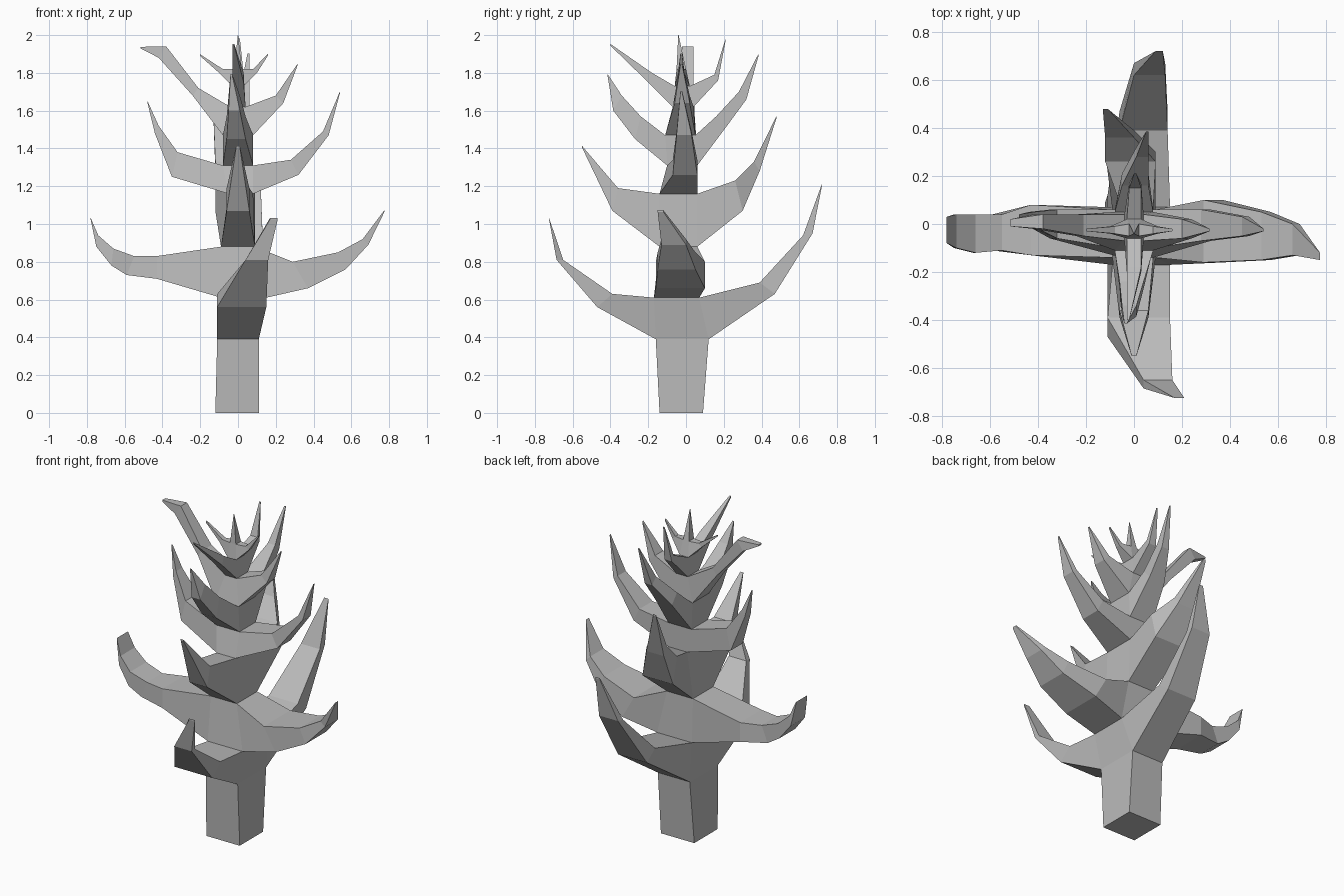
import bpy, bmesh

cube = bpy.data.objects.get("Cube")
if cube:
    bpy.data.objects.remove(cube, do_unlink=True)

grey = bpy.data.materials.new("plain_grey")
grey.use_nodes = True
grey.diffuse_color = (0.5, 0.5, 0.5, 1)
shader = next(n for n in grey.node_tree.nodes if n.type == 'BSDF_PRINCIPLED')
shader.inputs["Base Color"].default_value = grey.diffuse_color

X, Y = "x", "y"


def finish(name, bm, open_faces):
    """Weld, face outwards, open the hidden joints and make the object."""
    bmesh.ops.recalc_face_normals(bm, faces=bm.faces)
    bmesh.ops.delete(bm, geom=open_faces, context='FACES_ONLY')
    bmesh.ops.remove_doubles(bm, verts=bm.verts, dist=0.0005)
    mesh = bpy.data.meshes.new(name)
    bm.to_mesh(mesh)
    bm.free()
    mesh.materials.append(grey)
    bpy.context.collection.objects.link(bpy.data.objects.new(name, mesh))


def rect(bm, ring):
    """Horizontal trunk ring, counter-clockwise from the front right corner."""
    x0, x1, y0, y1, z = ring
    return [bm.verts.new((x, y, z)) for x, y in ((x0, y0), (x1, y0), (x1, y1), (x0, y1))]


def skin(bm, a, b):
    """Join two four-cornered rings with flat sides."""
    for i in range(4):
        j = (i + 1) % 4
        bm.faces.new((a[i], a[j], b[j], b[i]))


def section(bm, axis, under, over, lo, hi):
    """Branch ring from its under and upper points and its sideways extent."""
    corners = [(under, lo), (under, hi), (over, hi), (over, lo)]
    return [bm.verts.new((a, s, z) if axis == X else (s, a, z)) for (a, z), s in corners]


def branch(bm, axis, root, rows, tip):
    """Loft a curved, tapering branch from the trunk side to a thin tip."""
    ring = root
    for ua, uz, oa, oz, lo, hi in rows:
        nxt = section(bm, axis, (ua, uz), (oa, oz), lo, hi)
        skin(bm, ring, nxt)
        ring = nxt
    a, z, lo, hi = tip
    end = section(bm, axis, (a, z - 0.006), (a, z + 0.003), lo, hi)
    skin(bm, ring, end)
    bm.faces.new(end)


def tier(name, axis, low, high, minus, plus):
    """A trunk block with a branch growing from two opposite sides."""
    bm = bmesh.new()
    a, b = rect(bm, low), rect(bm, high)
    joints = [bm.faces.new(a), bm.faces.new(b)]
    # corner pairs ordered by rising sideways coordinate
    sides = {X: [(0, 3), (1, 2)], Y: [(0, 1), (3, 2)]}
    for i, j in sides[Y if axis == X else X]:
        bm.faces.new((a[i], a[j], b[j], b[i]))
    for (i, j), (rows, tip) in zip(sides[axis], (minus, plus)):
        branch(bm, axis, [a[i], a[j], b[j], b[i]], rows, tip)
    finish(name, bm, joints)


# Trunk rings where the blocks meet: x range, y range, height
base = (-.12, .11, -.14, .09, 0)
neck = (-.11, .11, -.16, .12, .39)
ring_a = (-.09, .15, -.17, .07, .61)
ring_b = (-.09, .09, -.14, .06, .88)
ring_c = (-.05, .08, -.14, .06, 1.16)
ring_d = (-.08, .08, -.1, .06, 1.31)
ring_e = (-.08, .08, -.11, .05, 1.47)
ring_f = (-.04, .04, -.07, .04, 1.62)
ring_g = (-.03, .03, -.06, .02, 1.73)
ring_h = (-.02, .02, -.05, 0, 1.82)

# Square stem
bm = bmesh.new()
foot, head = rect(bm, base), rect(bm, neck)
skin(bm, foot, head)
bm.faces.new(foot)
finish("stem", bm, [bm.faces.new(head)])

# Branch tiers, alternating front/back and side to side
tier("lowest_branches", Y, neck, ring_a,
     ([(-.47, .56, -.39, .63, -.11, .15),
       (-.685, .81, -.65, .81, .04, .16)], (-.725, 1.03, .17, .21)),
     ([(.47, .63, .39, .69, -.06, .14),
       (.67, .95, .62, .94, 0, .13)], (.72, 1.21, .09, .12)))

tier("lower_side_branches", X, ring_a, ring_b,
     ([(-.43, .71, -.43, .83, -.13, .08),
       (-.59, .73, -.55, .83, -.11, .04),
       (-.67, .78, -.66, .87, -.12, .04),
       (-.75, .88, -.74, .94, -.1, .04)], (-.78, 1.03, -.08, .03)),
     ([(.37, .66, .29, .8, -.16, .1),
       (.57, .76, .53, .85, -.15, .05),
       (.69, .89, .66, .92, -.13, 0)], (.775, 1.07, -.15, -.12)))

tier("middle_branches", Y, ring_b, ring_c,
     ([(-.39, 1.07, -.36, 1.19, -.06, .06)], (-.55, 1.41, -.01, .01)),
     ([(.3, 1.07, .26, 1.23, -.12, .09),
       (.39, 1.28, .36, 1.33, -.12, 0)], (.48, 1.57, -.13, -.11)))

tier("middle_side_branches", X, ring_c, ring_d,
     ([(-.35, 1.25, -.32, 1.38, -.06, .06),
       (-.44, 1.48, -.42, 1.52, -.01, .05)], (-.48, 1.65, .03, .04)),
     ([(.32, 1.26, .28, 1.34, -.07, .06),
       (.48, 1.47, .45, 1.49, -.05, .03)], (.54, 1.7, -.03, -.02)))

tier("upper_branches", Y, ring_d, ring_e,
     ([(-.27, 1.45, -.24, 1.57, -.06, .04),
       (-.385, 1.6, -.34, 1.68, -.05, .01)], (-.415, 1.79, -.04, -.03)),
     ([(.21, 1.51, .16, 1.57, -.05, .06),
       (.32, 1.66, .28, 1.7, .01, .06)], (.385, 1.9, .05, .06)))

tier("upper_side_branches", X, ring_e, ring_f,
     ([(-.24, 1.68, -.21, 1.72, -.05, .04),
       (-.42, 1.88, -.38, 1.94, -.02, .04)], (-.515, 1.935, -.01, .02)),
     ([(.24, 1.64, .2, 1.68, -.06, .02)], (.315, 1.845, -.03, -.02)))

tier("top_branches", Y, ring_f, ring_g,
     ([(-.2, 1.75, -.18, 1.8, -.03, .03)], (-.4, 1.95, -.03, -.02)),
     ([(.17, 1.76, .15, 1.79, -.02, .03)], (.21, 1.98, 0, .01)))

tier("top_side_branches", X, ring_g, ring_h,
     ([(-.1, 1.8, -.08, 1.82, -.04, -.01)], (-.2, 1.895, -.03, -.02)),
     ([(.1, 1.8, .08, 1.82, -.04, -.01)], (.16, 1.9, -.03, -.02)))

# Pointed crown
bm = bmesh.new()
bottom = rect(bm, ring_h)
skin(bm, bottom, rect(bm, (-.001, .001, -.041, -.039, 2)))
finish("crown_spike", bm, [bm.faces.new(bottom)])
